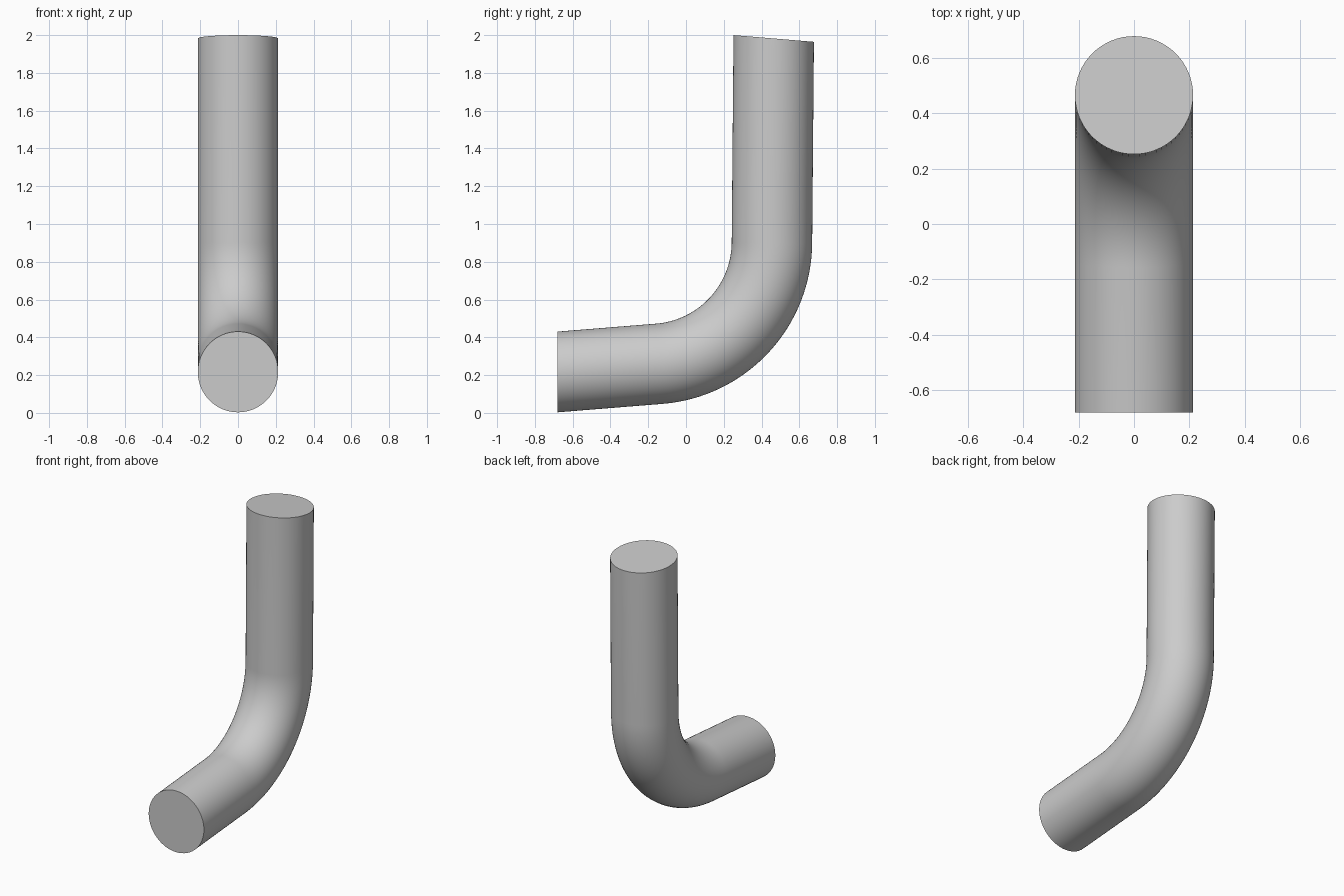
import bpy, bmesh
from math import sin, cos, pi, radians
from mathutils import Vector

cube = bpy.data.objects.get("Cube")
if cube:
    bpy.data.objects.remove(cube, do_unlink=True)

RADIUS, BEND_RADIUS = 0.213, 0.648
SIDES, BEND_STEPS = 64, 32
START, END = radians(4.6), radians(89.5)      # pipe heading before and after the bend
CENTRE = Vector((0, -0.193, 0.906))           # centre of the bend


def heading(a):
    return Vector((0, cos(a), sin(a)))


def ring(a):
    """Circle of points across the pipe where its heading is a."""
    out = Vector((0, sin(a), -cos(a)))
    mid = CENTRE + out * BEND_RADIUS
    return [mid + RADIUS * (out * cos(t) + Vector((1, 0, 0)) * sin(t))
            for t in (2 * pi * i / SIDES for i in range(SIDES))]


def run_to_plane(points, direction, origin, normal):
    """Slide points along the pipe to the flat end cut."""
    return [p + direction * ((origin - p).dot(normal) / direction.dot(normal))
            for p in points]


# Rings: front cut, bend, top cut
bend = [ring(START + (END - START) * i / BEND_STEPS) for i in range(BEND_STEPS + 1)]
front_cut = run_to_plane(bend[0], heading(START), Vector((0, -0.68, 0)), Vector((0, 1, 0)))
top_cut = run_to_plane(bend[-1], heading(END), Vector((0, 0.466, 1.982)), Vector((0, 0.083, 1)))

# Skin the rings and close both ends
bm = bmesh.new()
rings = [[bm.verts.new(p) for p in r] for r in [front_cut, *bend, top_cut]]
for a, b in zip(rings, rings[1:]):
    for i in range(SIDES):
        j = (i + 1) % SIDES
        bm.faces.new((a[i], a[j], b[j], b[i]))
bm.faces.new(rings[0])
bm.faces.new(rings[-1])
bmesh.ops.recalc_face_normals(bm, faces=bm.faces)
mesh = bpy.data.meshes.new("bent_pipe")
bm.to_mesh(mesh)
bm.free()

pipe = bpy.data.objects.new("bent_pipe", mesh)
bpy.context.collection.objects.link(pipe)

# Plain grey
grey = bpy.data.materials.new("light_grey")
grey.use_nodes = True
colour = (0.6, 0.6, 0.6, 1)
grey.diffuse_color = colour
grey.node_tree.nodes["Principled BSDF"].inputs["Base Color"].default_value = colour
mesh.materials.append(grey)

# Smooth walls, sharp rims
bpy.ops.object.select_all(action="DESELECT")
pipe.select_set(True)
bpy.context.view_layer.objects.active = pipe
bpy.ops.object.shade_smooth_by_angle(angle=radians(40))
